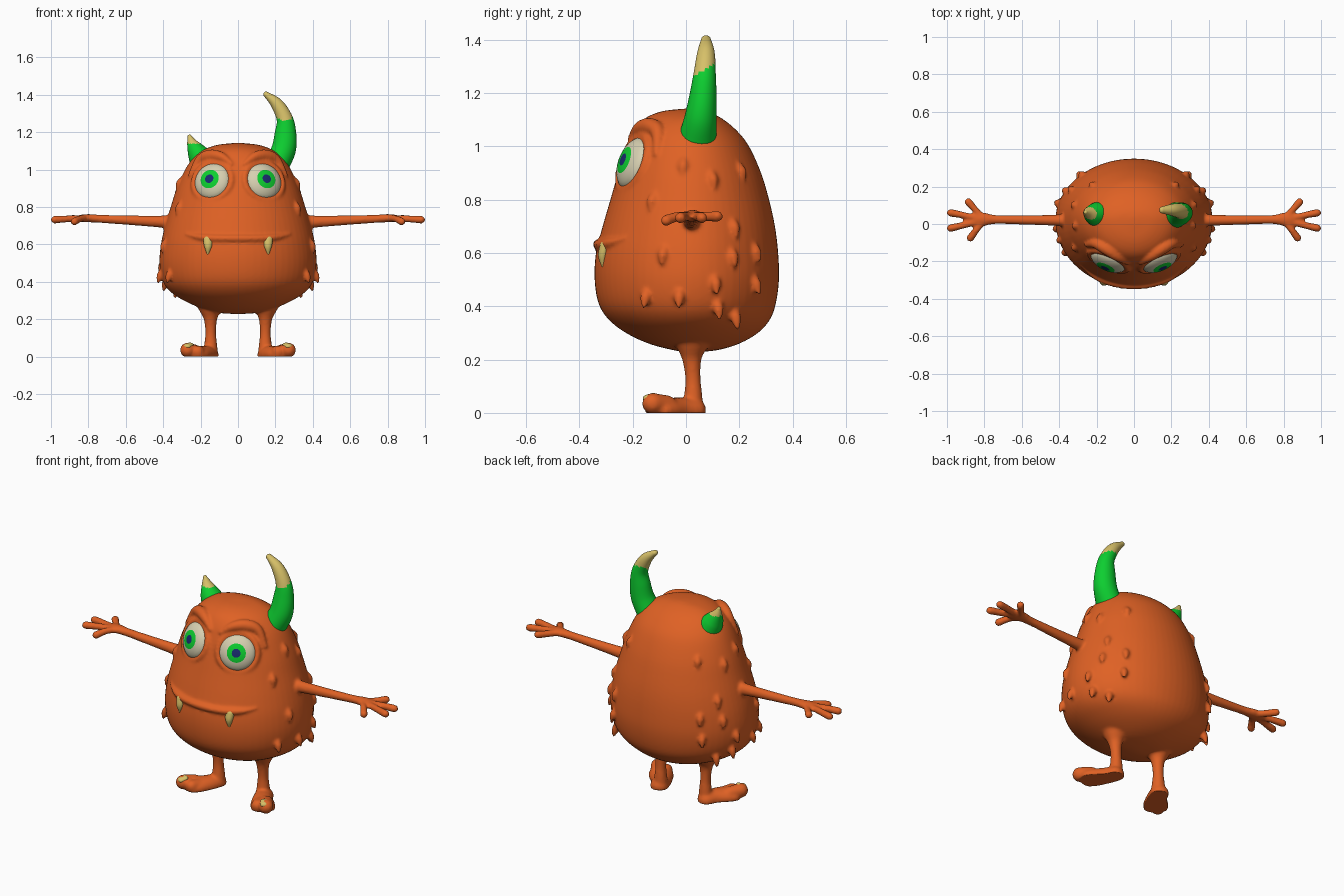
import bpy, bmesh, math
from mathutils import Vector

if "Cube" in bpy.data.objects:
    bpy.data.objects.remove(bpy.data.objects["Cube"])

UP = (0, 0, 1)


def material(name, rgb):
    m = bpy.data.materials.new(name)
    m.diffuse_color = (*rgb, 1)
    m.use_nodes = True
    m.node_tree.nodes["Principled BSDF"].inputs["Base Color"].default_value = m.diffuse_color
    return m


ORANGE = material("orange skin", (0.74, 0.12, 0.018))
GREEN = material("bright green", (0.004, 0.62, 0.03))
YELLOW = material("pale yellow", (0.68, 0.53, 0.14))
CREAM = material("eye cream", (0.68, 0.63, 0.44))
NAVY = material("pupil navy", (0.01, 0.025, 0.16))


def catmull(rows, n):
    """Smooth curve through rows of any number of components."""
    out = []
    for i in range(len(rows) - 1):
        quad = (rows[max(i - 1, 0)], rows[i], rows[i + 1], rows[min(i + 2, len(rows) - 1)])
        for t in (k / n for k in range(n)):
            out.append([0.5 * (2 * b + (c - a) * t + (2 * a - 5 * b + 4 * c - d) * t * t
                               + (3 * b - a - 3 * c + d) * t ** 3) for a, b, c, d in zip(*quad)])
    return out + [list(rows[-1])]


def make_object(name, rings, mats, rule=None, cap_end=True):
    """Skin a list of point rings; rule(face centre) picks the material."""
    bm = bmesh.new()
    vr = [[bm.verts.new(p) for p in ring] for ring in rings]
    for a, b in zip(vr, vr[1:]):
        for i in range(len(a)):
            j = (i + 1) % len(a)
            bm.faces.new((a[i], a[j], b[j], b[i]))
    bm.faces.new(vr[0])
    if cap_end:
        bm.faces.new(vr[-1])
    bmesh.ops.recalc_face_normals(bm, faces=bm.faces)
    for f in bm.faces:
        f.smooth = True
        f.material_index = rule(f.calc_center_median()) if rule else 0
    me = bpy.data.meshes.new(name)
    bm.to_mesh(me)
    bm.free()
    for m in mats:
        me.materials.append(m)
    ob = bpy.data.objects.new(name, me)
    bpy.context.collection.objects.link(ob)
    return ob


def tube(name, pts, ref=(0, 1, 0), mats=(ORANGE,), rule=None, n=5, seg=20):
    """Round-ended tube through (x, y, z, radius across[, radius along ref])."""
    path = catmull(pts, n)
    last = len(path) - 1

    def ring(i, scale=1.0, push=0.0):
        d = (Vector(path[min(i + 1, last)][:3]) - Vector(path[max(i - 1, 0)][:3])).normalized()
        side = Vector(ref).cross(d).normalized()
        up = d.cross(side)
        c = Vector(path[i][:3]) + d * push * min(path[i][3:])
        return [c + (side * math.cos(a) * path[i][3] + up * math.sin(a) * path[i][-1]) * scale
                for a in (2 * math.pi * k / seg for k in range(seg))]

    ends = [math.radians(a) for a in (85, 65, 45, 22)]
    rings = [ring(0, math.cos(a), -math.sin(a)) for a in ends]
    rings += [ring(i) for i in range(last + 1)]
    rings += [ring(last, math.cos(a), math.sin(a)) for a in reversed(ends)]
    return make_object(name, rings, mats, rule)


# Body profile: height, half width, front y, back y
CY = 0.02
PROFILE = catmull([
    (0.228, 0.02, 0.0, 0.04), (0.236, 0.12, -0.05, 0.12), (0.26, 0.20, -0.14, 0.20),
    (0.30, 0.29, -0.225, 0.27), (0.35, 0.365, -0.29, 0.315), (0.41, 0.405, -0.328, 0.337),
    (0.50, 0.42, -0.343, 0.349), (0.60, 0.412, -0.338, 0.346), (0.70, 0.39, -0.313, 0.334),
    (0.80, 0.36, -0.284, 0.312), (0.90, 0.328, -0.255, 0.282), (1.0, 0.283, -0.222, 0.237),
    (1.06, 0.24, -0.195, 0.19), (1.105, 0.185, -0.155, 0.135), (1.132, 0.11, -0.09, 0.08),
    (1.142, 0.02, -0.005, 0.04)], 5)


def body_at(z):
    for p, q in zip(PROFILE, PROFILE[1:]):
        if p[0] <= z <= q[0]:
            t = (z - p[0]) / (q[0] - p[0])
            return [a + (b - a) * t for a, b in zip(p, q)]


def front_point(x, z):
    _, a, f, _ = body_at(z)
    return Vector((x, CY - (CY - f) * math.sqrt(max(0, 1 - (x / a) ** 2)), z))


def side_point(y, z):
    _, a, f, b = body_at(z)
    half = (b - CY) if y > CY else (CY - f)
    return Vector((a * math.sqrt(max(0, 1 - ((y - CY) / half) ** 2)), y, z))


def normal_at(func, u, z, e=0.01):
    n = (func(u + e, z) - func(u - e, z)).cross(func(u, z + e) - func(u, z - e)).normalized()
    return n if n.dot(func(u, z) - Vector((0, CY, z))) > 0 else -n


rings = []
for z, a, f, b in PROFILE:
    turn = [2 * math.pi * k / 64 for k in range(64)]
    rings.append([(a * math.cos(t), CY + math.sin(t) * ((b - CY) if t < math.pi else (CY - f)), z)
                  for t in turn])
skin = [make_object("body", rings, [ORANGE])]

# Upper lip ridge
lip = [(*front_point(0.28 * k / 6, 0.632 + 0.024 * (k / 6) ** 4),
        0.018 if abs(k) < 5 else 0.012 if abs(k) < 6 else 0.005) for k in range(-6, 7)]
skin.append(tube("lip", lip, UP))

TUFTS = [(-0.01, 0.94), (0.10, 0.89), (0.205, 0.92), (-0.125, 0.81), (0.18, 0.71),
         (0.175, 0.60), (0.26, 0.62), (-0.085, 0.61), (-0.15, 0.45), (-0.025, 0.45),
         (0.11, 0.50), (0.26, 0.50), (0.12, 0.41), (0.185, 0.375)]
FINGERS = [(0.885, 0.118, 0.738), (0.98, 0.060, 0.732), (0.98, -0.022, 0.732), (0.875, -0.075, 0.722)]

for s, label in ((1, "left"), (-1, "right")):
    def flip(*pts):
        return [(s * p[0], *p[1:]) for p in pts]

    # Arm, palm and fingers
    skin.append(tube("arm", flip(
        (0.33, 0.02, 0.718, 0.04, 0.04), (0.42, 0.02, 0.722, 0.03, 0.032), (0.60, 0.022, 0.73, 0.025, 0.025),
        (0.74, 0.024, 0.737, 0.024, 0.022), (0.80, 0.025, 0.74, 0.036, 0.022), (0.84, 0.022, 0.738, 0.04, 0.021)), UP))
    for x, y, z in FINGERS:
        mid = (0.5 * (0.81 + x), 0.55 * y + 0.01, 0.737, 0.018)
        skin.append(tube("finger", flip((0.80, 0.022, 0.738, 0.018), mid, (x, y, z, 0.021)), UP))

    # Leg, foot and toes
    skin.append(tube("leg", flip(
        (0.148, 0.025, 0.30, 0.09), (0.148, 0.022, 0.245, 0.058), (0.147, 0.022, 0.20, 0.036),
        (0.146, 0.026, 0.13, 0.029), (0.146, 0.027, 0.07, 0.034), (0.147, 0.025, 0.02, 0.04))))
    skin.append(tube("foot", flip(
        (0.152, 0.03, 0.01, 0.05, 0.045), (0.175, -0.02, 0.01, 0.055, 0.048),
        (0.21, -0.07, 0.01, 0.066, 0.046), (0.235, -0.10, 0.01, 0.066, 0.04)), UP))
    skin.append(tube("big toe", flip((0.235, -0.07, 0.03, 0.036), (0.27, -0.125, 0.035, 0.04)), UP))
    skin.append(tube("small toe", flip((0.195, -0.08, 0.025, 0.03), (0.215, -0.125, 0.026, 0.034)), UP))
    tube(label + " toenail", flip((0.258, -0.122, 0.063, 0.022, 0.012), (0.273, -0.146, 0.054, 0.021, 0.014)),
         UP, [YELLOW])

    # Eye dome with pupil and iris rings
    n, c = normal_at(front_point, 0.143, 0.942), front_point(0.143, 0.942)
    t1 = Vector(UP).cross(n).normalized()
    t2 = n.cross(t1)
    top = Vector(flip(c + n * 0.03)[0])

    def on_eye(r, h, a):
        return flip(c + (t1 * math.cos(a) + t2 * math.sin(a)) * r + n * h)[0]

    def eye_rule(p):
        d = (p - top).length
        return 2 if d < 0.024 else 1 if d < 0.052 else 0

    dome = [[on_eye(r, -0.025 + 0.055 * math.sqrt(1 - (r / 0.1041) ** 2), math.pi * k / 20) for k in range(40)]
            for r in (0.002, 0.012, 0.024, 0.038, 0.052, 0.068, 0.083, 0.095, 0.104)]
    make_object(label + " eye", dome, [CREAM, GREEN, NAVY], eye_rule, cap_end=False)

    # Eyelid rim and brow ridge
    rim = [(*on_eye(0.109, -0.02, math.pi * k / 12), 0.018) for k in range(25)]
    skin.append(tube("eyelid", rim, (s * n.x, n.y, n.z), n=1))
    brow = [(0.035, 1.03, 0.012), (0.09, 1.068, 0.026), (0.15, 1.075, 0.032),
            (0.205, 1.05, 0.026), (0.255, 0.97, 0.012)]
    skin.append(tube("brow", flip(*[(*front_point(x, z), r) for x, z, r in brow]), UP))

    # Fur tufts pointing down and out on the sides
    for y, z in TUFTS:
        p, m = side_point(y, z), normal_at(side_point, y, z)
        pts = [(*(p + m * out + Vector((0, 0, dz))), r) for out, dz, r in
               ((-0.012, 0.012, 0.016), (0.004, -0.018, 0.021), (0.016, -0.048, 0.009))]
        skin.append(tube("tuft", flip(*pts), seg=12, n=3))

    # Fang
    y = front_point(0.16, 0.61).y
    tube(label + " fang", flip((0.16, y + 0.005, 0.628, 0.026, 0.02), (0.16, y - 0.004, 0.59, 0.021, 0.018),
                               (0.161, y - 0.003, 0.553, 0.007, 0.007)), mats=[YELLOW])

# Blend all skin pieces into one smooth body with flat soles
bpy.ops.object.select_all(action='DESELECT')
for ob in skin:
    ob.select_set(True)
body = skin[0]
bpy.context.view_layer.objects.active = body
bpy.ops.object.join()
remesh = body.modifiers.new("blend", 'REMESH')
remesh.mode, remesh.voxel_size, remesh.use_smooth_shade = 'VOXEL', 0.008, True
soften = body.modifiers.new("soften", 'SMOOTH')
soften.factor, soften.iterations = 0.5, 5
bpy.ops.object.modifier_apply(modifier="blend")
bpy.ops.object.modifier_apply(modifier="soften")
for v in body.data.vertices:
    v.co.z = max(v.co.z, 0.0)

# Horns: one long and curled, one short
tube("long horn", [(0.215, 0.045, 1.04, 0.066, 0.07), (0.245, 0.055, 1.11, 0.065, 0.06),
                   (0.254, 0.064, 1.19, 0.058, 0.051), (0.25, 0.07, 1.27, 0.044, 0.042),
                   (0.208, 0.075, 1.35, 0.033, 0.033), (0.15, 0.075, 1.402, 0.015, 0.018)],
     mats=[GREEN, YELLOW], rule=lambda p: int(p.z > 1.27 + 0.6 * (p.y - 0.04)), n=8, seg=32)
tube("short horn", [(-0.19, 0.05, 1.045, 0.07, 0.07), (-0.22, 0.053, 1.095, 0.052, 0.055),
                    (-0.245, 0.06, 1.14, 0.029, 0.03), (-0.259, 0.063, 1.176, 0.011, 0.011)],
     mats=[GREEN, YELLOW], rule=lambda p: int(p.z > 1.138), n=8, seg=32)
